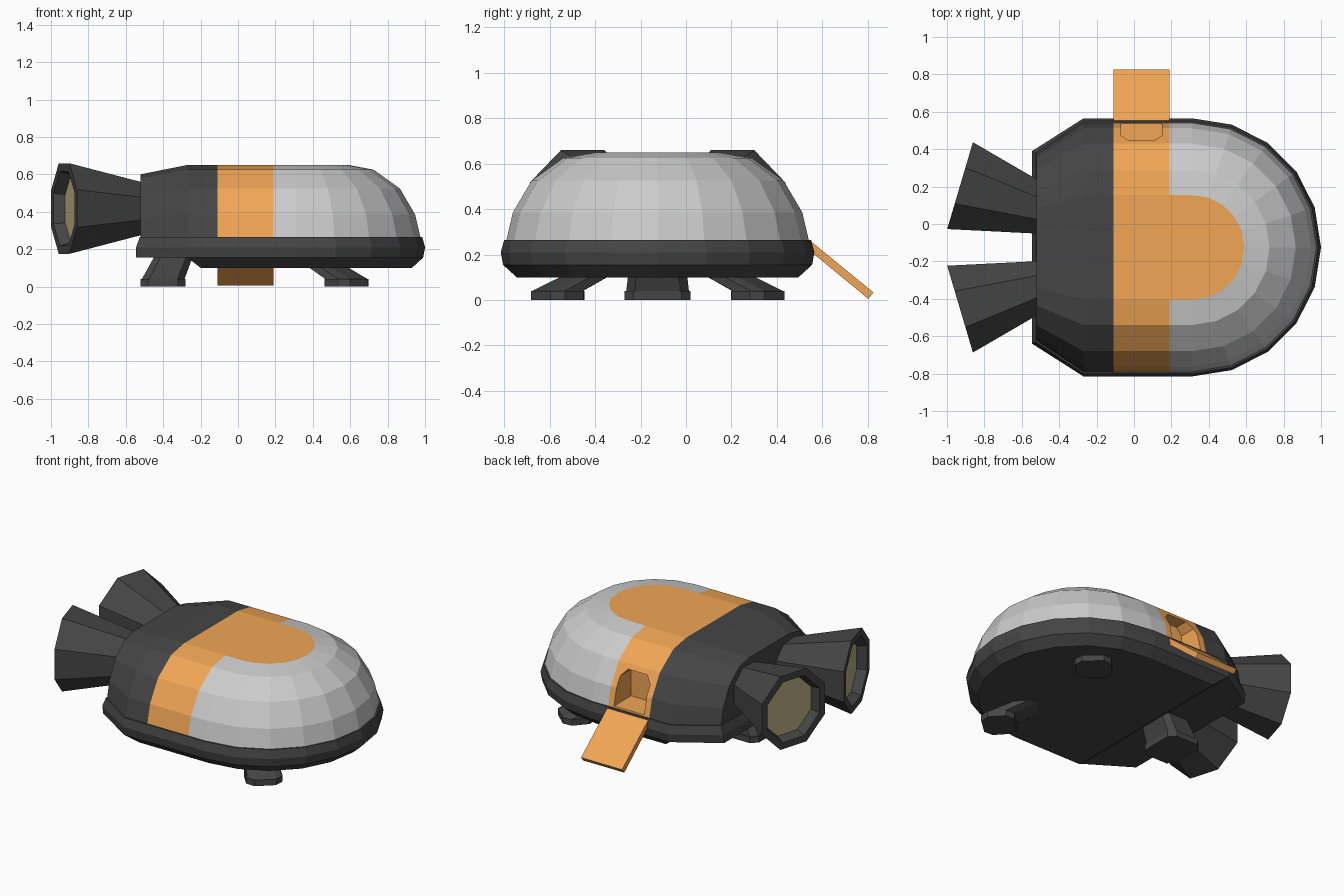
import bpy, bmesh, math
from mathutils import Vector

if "Cube" in bpy.data.objects:
    bpy.data.objects.remove(bpy.data.objects["Cube"])

CY = -0.125  # symmetry line of the ship


def material(name, rgb):
    m = bpy.data.materials.new(name)
    m.diffuse_color = (*rgb, 1)
    m.use_nodes = True
    m.node_tree.nodes["Principled BSDF"].inputs["Base Color"].default_value = m.diffuse_color
    return m


MATS = [material("light_grey", (0.72, 0.72, 0.72)), material("dark", (0.06, 0.06, 0.06)),
        material("orange", (0.88, 0.38, 0.09)), material("tan", (0.5, 0.42, 0.22))]
GREY, DARK, ORANGE, TAN = range(4)


def loft(name, rings, mat, caps=True):
    """Skin a list of equal-length rings; mat(ring, segment) gives the material."""
    bm = bmesh.new()
    vs = [[bm.verts.new(p) for p in r] for r in rings]
    n = len(vs[0])
    for r in range(len(vs) - 1):
        for i in range(n):
            j = (i + 1) % n
            f = bm.faces.new((vs[r][i], vs[r][j], vs[r + 1][j], vs[r + 1][i]))
            f.material_index = mat(r, i)
    if caps is True:
        caps = [(-1, range(n), mat(len(vs) - 2, 0))]
    for ring, idx, m in list(caps) + [(0, range(n), mat(0, 0))]:
        bm.faces.new([vs[ring][i] for i in idx]).material_index = m
    bmesh.ops.remove_doubles(bm, verts=bm.verts, dist=1e-5)
    bmesh.ops.recalc_face_normals(bm, faces=bm.faces)
    me = bpy.data.meshes.new(name)
    bm.to_mesh(me)
    bm.free()
    for m in MATS:
        me.materials.append(m)
    ob = bpy.data.objects.new(name, me)
    bpy.context.collection.objects.link(ob)
    return ob


# Hull: rounded nose, straight sides, narrowed tail
def hull_ring(hw, z, xr, rh, zr, xs=-0.27):
    side = [(xr, rh, zr), (xs, hw, z), (-0.11, hw, z), (0.19, hw, z)]
    for k in range(5):
        a = math.radians(90 - 18 * k)
        side.append((0.31 + hw * math.cos(a), hw * math.sin(a), z))
    pts = side + [(0.31 + hw, 0, z)] + [(x, -y, zz) for x, y, zz in reversed(side)]
    return [(x, y + CY, zz) for x, y, zz in pts]


rings = [hull_ring(0.62, 0.10, -0.20, 0.50, 0.10, -0.20),
         hull_ring(0.68, 0.155, -0.27, 0.50, 0.155),
         hull_ring(0.68, 0.155, -0.545, 0.505, 0.155),
         hull_ring(0.69, 0.21, -0.545, 0.515, 0.21),
         hull_ring(0.675, 0.265, -0.525, 0.505, 0.265)]
for hw, z in [(0.665, 0.265), (0.637, 0.385), (0.555, 0.525), (0.415, 0.625), (0.28, 0.65)]:
    rings.append(hull_ring(hw, z, -0.52, hw * 0.75, 0.265 + (z - 0.265) * 0.87))


def hull_mat(r, i):
    s = min(i, 17 - i)
    if r < 5 or s < 2:
        return DARK
    return ORANGE if s == 2 else GREY


hull = loft("hull", rings, hull_mat,
            [(-1, (0, 1, 17, 18), DARK), (-1, (1, 2, 16, 17), DARK), (-1, range(2, 17), ORANGE)])

# Doorway cut into the hull
door = [(-0.07, 0.275), (0.15, 0.275), (0.15, 0.45), (0.11, 0.495), (-0.03, 0.495), (-0.07, 0.45)]
cutter = loft("doorway_cutter", [[(x, y, z) for x, z in door] for y in (0.36, 0.8)],
              lambda r, i: ORANGE)
cutter.hide_render = True
cutter.hide_viewport = True
mod = hull.modifiers.new("doorway", 'BOOLEAN')
mod.operation = 'DIFFERENCE'
mod.solver = 'EXACT'
mod.object = cutter

# Ramp
ramp = [(0.545, 0.262), (0.825, 0.033), (0.802, 0.005), (0.535, 0.225)]
loft("ramp", [[(x, y, z) for y, z in ramp] for x in (-0.11, 0.19)], lambda r, i: ORANGE)

# Engines: eight-sided bells splayed outwards, with a recessed glow plate
for side, label in ((1, "left"), (-1, "right")):
    t = math.radians(16.5)
    fwd = Vector((math.cos(t), -side * math.sin(t), 0))
    across = Vector((math.sin(t), side * math.cos(t), 0))
    base = Vector((-0.93, CY + side * 0.33, 0.417))
    bell = []
    for d, rad in [(0.56, 0.115), (0.0, 0.262), (0.0, 0.215), (0.06, 0.195)]:
        bell.append([base + fwd * d + across * rad * math.cos(a) + Vector((0, 0, rad * math.sin(a)))
                     for a in [math.radians(22.5 + 45 * k) for k in range(8)]])
    loft("engine_" + label, bell, lambda r, i: DARK, [(-1, range(8), TAN)])


# Landing legs: chamfered foot and a leaning strut
def leg(name, x, y, hx, hy, ch, turn, lean, top):
    foot = [(hx, hy - ch), (hx - ch, hy), (ch - hx, hy), (-hx, hy - ch),
            (-hx, ch - hy), (ch - hx, -hy), (hx - ch, -hy), (hx, ch - hy)]
    c, s = math.cos(turn), math.sin(turn)
    levels = [(0, 1, 0), (0.04, 1, 0), (0.04, 0.95, 0), (top, 0.85, 1)]
    loft(name, [[(x + k * (px * c - py * s) + lean[0] * m, y + k * (px * s + py * c) + lean[1] * m, z)
                 for px, py in foot] for z, k, m in levels], lambda r, i: DARK)


for side, label in ((1, "left"), (-1, "right")):
    leg("front_leg_" + label, 0.58, CY + side * 0.44, 0.1, 0.11, 0.045,
        side * math.radians(48), (-0.14, -side * 0.17), 0.13)
leg("rear_leg", -0.4, CY, 0.12, 0.145, 0.04, 0, (0.06, 0), 0.17)
